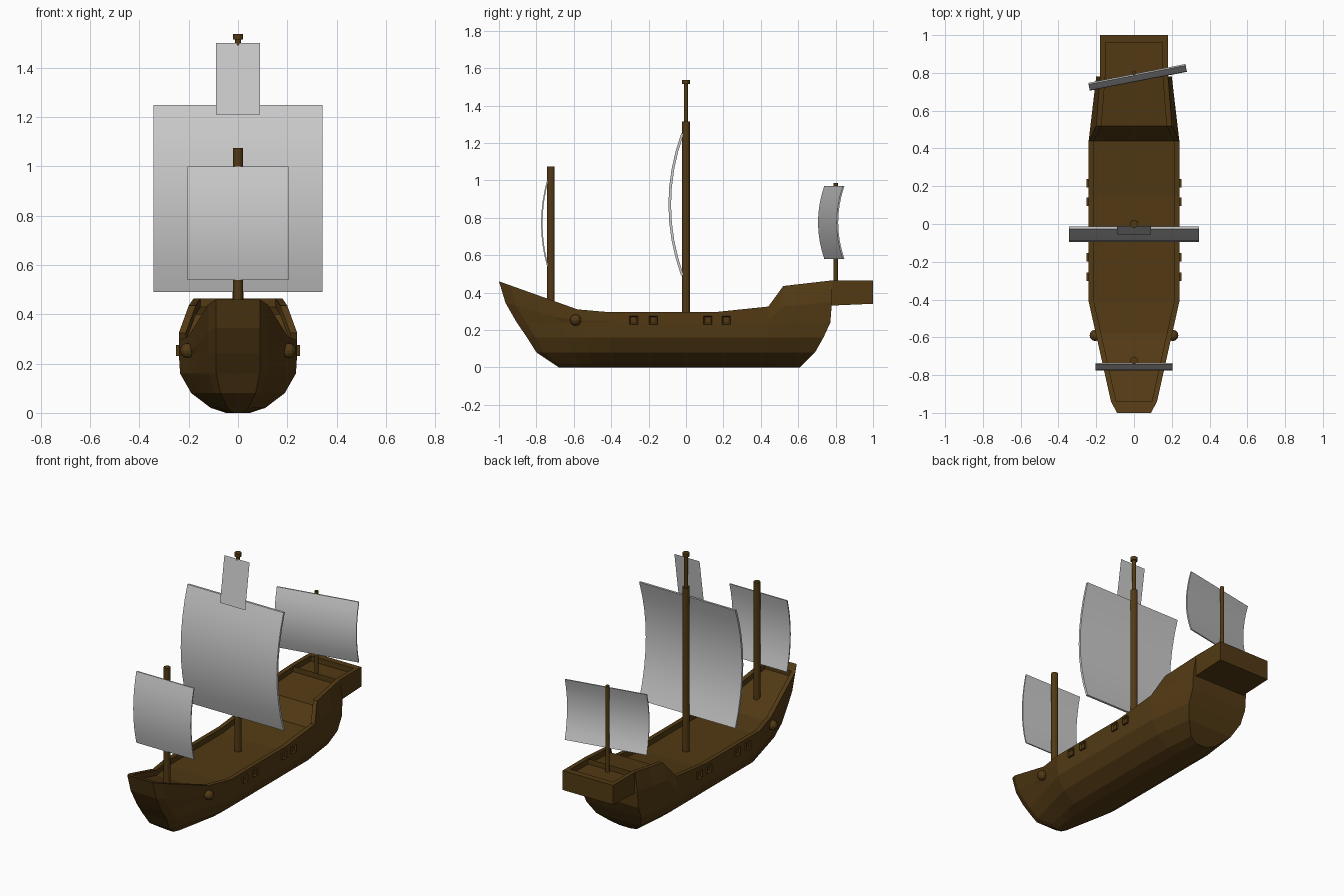
import bpy, bmesh, math
from mathutils import Matrix

if "Cube" in bpy.data.objects:
    bpy.data.objects.remove(bpy.data.objects["Cube"])

wood = bpy.data.materials.new("wood")
wood.diffuse_color = (0.085, 0.042, 0.007, 1)
wood.use_nodes = True
wood.node_tree.nodes["Principled BSDF"].inputs["Base Color"].default_value = wood.diffuse_color


def add_object(name, bm, mat=wood):
    bmesh.ops.recalc_face_normals(bm, faces=bm.faces[:])
    me = bpy.data.meshes.new(name)
    bm.to_mesh(me)
    bm.free()
    ob = bpy.data.objects.new(name, me)
    bpy.context.collection.objects.link(ob)
    if mat:
        me.materials.append(mat)
    return ob


def interp(pts, y):
    for (a, va), (b, vb) in zip(pts, pts[1:]):
        if y <= b:
            return va + (vb - va) * max(0, (y - a) / (b - a))
    return pts[-1][1]


def loft(bm, rings):
    rows = [[bm.verts.new(p) for p in r] for r in rings]
    for r, s in zip(rows, rows[1:]):
        for i in range(len(r) - 1):
            bm.faces.new((r[i], r[i + 1], s[i + 1], s[i]))
    return rows


def mirrored(half):
    return half + [(-x, y, z) for x, y, z in reversed(half)]


# Sheer line height, rail half width and waterline half width along y
SHEER = [(-1, .46), (-.72, .36), (-.58, .31), (-.41, .295), (.15, .295),
         (.44, .325), (.52, .435), (.78, .465), (1, .465)]
RAIL = [(-1, .09), (-.94, .122), (-.41, .24), (.44, .24), (.52, .2), (.78, .18), (1, .18)]
BELLY = [(-1, .09), (-.94, .122), (-.41, .24), (.44, .24), (.78, .2)]
STATIONS = [-1, -.94, -.72, -.58, -.41, .15, .44, .52, .65, .78]

# Hull skin: height, bow y, stern y, width factor of each level
LEVELS = [(0, -.68, .61, .2), (.02, -.71, .63, .46), (.08, -.8, .69, .79),
          (.16, -.85, .735, .98), (.24, -.905, .772, 1), (None, -.965, .78, 1)]
rings = []
for y in STATIONS:
    half = [(RAIL and interp(RAIL, y), y, interp(SHEER, y))]
    for z, bow, stern, f in reversed(LEVELS):
        if y < -.41:
            yy = -.41 + (y + .41) * (bow + .41) / -.59
        elif y > .44:
            yy = .44 + (y - .44) * (stern - .44) / .34
        else:
            yy = y
        zz = max(.25, .75 * interp(SHEER, y)) if z is None else z
        half.append((interp(BELLY, y) * f, yy, zz))
    rings.append(mirrored(half))
bm = bmesh.new()
rows = loft(bm, rings)
for r in (rows[0], rows[-1]):
    n = len(r)
    for i in range(n // 2 - 1):
        bm.faces.new((r[i], r[i + 1], r[n - 2 - i], r[n - 1 - i]))
add_object("hull", bm)

# Bulwark rail with the sunken deck inside it
deck = [(-1, 0), (-.94, 0), (-.94, .035), (-.72, .035), (-.58, .035), (-.41, .035),
        (.15, .035), (.44, .035), (.52, .035), (.65, .035), (.78, .035),
        (.96, .035), (.96, 0), (1, 0)]
rings = []
for y, d in deck:
    w, z = interp(RAIL, y), interp(SHEER, y)
    rings.append(mirrored([(w, y, z), (w - .028, y, z), (w - .028, y, z - d)]))
bm = bmesh.new()
loft(bm, rings)
add_object("deck_and_rail", bm)

# Overhanging stern gallery, open on top under the deck
bm = bmesh.new()
rows = loft(bm, [mirrored([(.18, .77, .465), (.18, .77, .33)]),
                 mirrored([(.18, 1, .465), (.18, 1, .34)])])
bm.faces.new(rows[1])
add_object("stern_gallery", bm)


def cylinder(name, y, r, z0, z1):
    bm = bmesh.new()
    bmesh.ops.create_cone(bm, cap_ends=True, segments=12, radius1=r, radius2=r, depth=z1 - z0,
                          matrix=Matrix.Translation((0, y, (z0 + z1) / 2)))
    add_object(name, bm)


# Masts
cylinder("fore_mast", -.722, .02, .28, 1.075)
cylinder("main_mast", 0, .022, .24, 1.315)
cylinder("main_topmast", 0, .012, 1.3, 1.52)
cylinder("masthead_cap", 0, .021, 1.515, 1.537)
cylinder("aft_mast", .8, .012, .4, .985)


def sail(name, x, y, half, z0, z1, bulge, thick, angle=0, n=8):
    bm = bmesh.new()
    rot = Matrix.Translation((x, y, 0)) @ Matrix.Rotation(angle, 4, 'Z')
    rings = []
    for t in thick:
        ring = []
        for i in range(n + 1):
            u = 2 * i / n - 1
            ring.append((-bulge * (1 - u * u) + t, z0 + (z1 - z0) * i / n))
        rings.append(ring)
    outline = rings[0] + rings[1][::-1]
    outline.append(outline[0])
    rows = loft(bm, [[(s * half, a, b) for a, b in outline] for s in (-1, 1)])
    bmesh.ops.remove_doubles(bm, verts=bm.verts[:], dist=1e-5)
    # End strips along both side edges
    for s in (-1, 1):
        side = [[bm.verts.new((s * half, a, b)) for a, b in ring] for ring in rings]
        for i in range(n):
            bm.faces.new((side[0][i], side[0][i + 1], side[1][i + 1], side[1][i]))
    bmesh.ops.remove_doubles(bm, verts=bm.verts[:], dist=1e-5)
    bm.transform(rot)
    ob = add_object(name, bm, None)
    bpy.ops.object.select_all(action='DESELECT')
    ob.select_set(True)
    bpy.context.view_layer.objects.active = ob
    bpy.ops.object.shade_smooth_by_angle(angle=math.radians(30))


# Billowing sails
sail("fore_sail", 0, -.735, .205, .54, 1.0, .032, (-.008, 0))
sail("main_sail", 0, -.012, .343, .49, 1.25, .068, (-.014, 0))
sail("aft_sail", .015, .797, .262, .58, .97, .034, (-.008, 0), math.radians(11))

# Flat leaning topsail
bm = bmesh.new()
loft(bm, [[(s * .09, -.055, 1.21), (s * .09, -.01, 1.5)] for s in (-1, 1)])
add_object("topsail", bm, None)

# Framed gun ports and anchor bosses on both sides
for side, label in ((1, "right"), (-1, "left")):
    for k, y in enumerate((-.28, -.175, .117, .215)):
        bm = bmesh.new()
        bmesh.ops.create_cube(bm, size=1, matrix=Matrix.Translation((side * .238, y, .253))
                              @ Matrix.Diagonal((.026, .045, .045, 1)))
        face = max(bm.faces, key=lambda f: side * f.calc_center_median().x)
        bmesh.ops.inset_region(bm, faces=[face], thickness=.01)
        bmesh.ops.translate(bm, verts=face.verts[:], vec=(-side * .009, 0, 0))
        add_object(f"gun_port_{label}_{k + 1}", bm)
    bm = bmesh.new()
    bmesh.ops.create_uvsphere(bm, u_segments=12, v_segments=8, radius=.03,
                              matrix=Matrix.Translation((side * .205, -.59, .253)))
    add_object(f"anchor_boss_{label}", bm)
